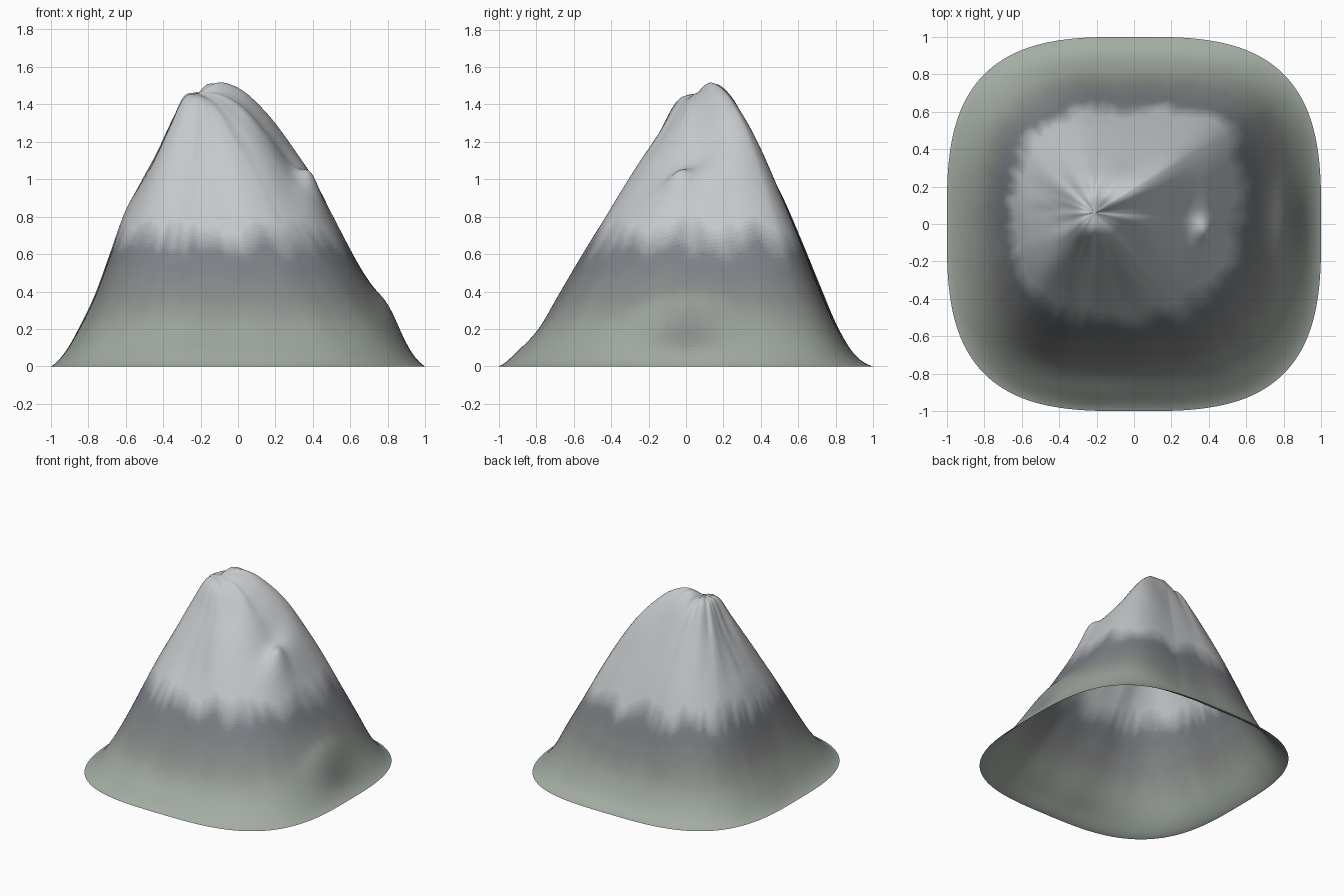
import bpy, bmesh, math
from mathutils import Vector, noise

if "Cube" in bpy.data.objects:
    bpy.data.objects.remove(bpy.data.objects["Cube"])

PX, PY, PZ = -0.21, 0.06, 1.46      # pole where the gullies meet
SEG, RINGS = 320, 110

# Slope profiles from pole to foot (11 equal steps), keyed by compass angle
SLOPES = [
    (-45, [1.46, 1.40, 1.25, 1.10, .93, .74, .55, .37, .20, .08, 0]),
    (-4,  [1.46, 1.45, 1.38, 1.25, 1.09, .99, .76, .54, .35, .13, 0]),
    (32,  [1.46, 1.52, 1.49, 1.39, 1.25, 1.06, .85, .61, .37, .13, 0]),
    (60,  [1.46, 1.50, 1.41, 1.25, 1.07, .87, .65, .42, .21, .06, 0]),
    (90,  [1.46, 1.46, 1.40, 1.25, 1.07, .88, .66, .43, .21, .06, 0]),
    (135, [1.46, 1.44, 1.31, 1.15, .98, .80, .60, .38, .20, .07, 0]),
    (180, [1.46, 1.44, 1.27, 1.11, .97, .83, .61, .39, .22, .08, 0]),
    (225, [1.46, 1.43, 1.27, 1.10, .93, .75, .56, .37, .20, .07, 0]),
    (270, [1.46, 1.42, 1.23, 1.05, .88, .73, .56, .38, .20, .09, 0]),
]


def spline(v, t):
    f = t * (len(v) - 1)
    i = min(int(f), len(v) - 2)
    u = f - i
    b, c = v[i], v[i + 1]
    a = v[i - 1] if i else 2 * b - c
    d = v[i + 2] if i + 2 < len(v) else c
    return b + .5 * u * (c - a + u * (2*a - 5*b + 4*c - d + u * (3*(b - c) + d - a)))


def slope(deg, t):
    deg = (deg + 45) % 360 - 45
    n = len(SLOPES)
    for i in range(n):
        a0, p0 = SLOPES[i]
        a1, p1 = SLOPES[(i + 1) % n]
        if i == n - 1:
            a1 += 360
        if a0 <= deg <= a1:
            u = (deg - a0) / (a1 - a0)
            u = .4 * u + .6 * u * u * (3 - 2 * u)
            return spline(p0, t) * (1 - u) + spline(p1, t) * u


def foot(ca, sa):
    # Distance from the pole to the rounded-square outline
    lo, hi = 0, 2
    for _ in range(30):
        m = (lo + hi) / 2
        if abs(PX + ca * m) ** 3.1 + abs(PY + sa * m) ** 3.1 < 1:
            lo = m
        else:
            hi = m
    return lo


def bump(x, y, cx, cy, rx, ry):
    return math.exp(-((x - cx) / rx) ** 2 - ((y - cy) / ry) ** 2)


# Colour bands, meadow to snow
STOPS = [(0, (.37, .42, .37)), (.17, (.34, .38, .34)), (.36, (.25, .26, .25)),
         (.54, (.20, .212, .235)), (.60, (.215, .226, .25)), (.76, (.56, .58, .595)), (2, (.58, .59, .61))]


def tint(z):
    for (z0, c0), (z1, c1) in zip(STOPS, STOPS[1:]):
        if z <= z1:
            return Vector(c0).lerp(Vector(c1), max(0, (z - z0) / (z1 - z0)))


BANDS, TOP = 60, .78
mesh = bpy.data.meshes.new("mountain")
for k in range(BANDS):
    mat = bpy.data.materials.new(f"slope_band_{k}")
    mat.diffuse_color = (*tint((k + .5) / BANDS * TOP), 1)
    mat.use_nodes = True
    mat.node_tree.nodes["Principled BSDF"].inputs["Base Color"].default_value = mat.diffuse_color
    mesh.materials.append(mat)

# Mountain shell: rings around the pole, open underneath
bm = bmesh.new()
pole = bm.verts.new((PX, PY, PZ))
rings = [[] for _ in range(RINGS)]
for s in range(SEG):
    a = 2 * math.pi * s / SEG
    ca, sa = math.cos(a), math.sin(a)
    reach = foot(ca, sa)
    for r in range(RINGS):
        t = (r + 1) / RINGS
        x, y = PX + ca * reach * t, PY + sa * reach * t
        z = slope(math.degrees(a), t)
        fade = t * (1 - t) * 4
        # Gullies, knob on the east ridge, bench above its steep foot
        z += .015 * fade * noise.noise((ca * 3.5, sa * 3.5, t * 3))
        z += .025 * math.exp(-((t - .2) / .1) ** 2) * noise.noise((ca * 3, sa * 3, 7))
        z += .055 * bump(x, y, .39, -.04, .06, .07)
        z += .06 * bump(x, y, .82, 0, .08, .25)
        rings[r].append(bm.verts.new((x, y, max(0, z) if t < 1 else 0)))


def paint(f):
    c = f.calc_center_median()
    a = math.atan2(c.y - PY, c.x - PX)
    ca, sa = math.cos(a), math.sin(a)
    n = .8 * noise.noise((ca * 4, sa * 4, c.z * 3))
    n += .7 * noise.noise((ca * 10, sa * 10, c.z * 3))
    z = c.z + .09 * n * min(1, c.z * 1.6)
    # Bare rock at the steep foot, grass on the bench above
    z += .2 * bump(c.x, c.y, .89, 0, .05, .2) - .12 * bump(c.x, c.y, .77, 0, .05, .3)
    f.material_index = max(0, min(BANDS - 1, int(z / TOP * BANDS)))
    f.smooth = True


for s in range(SEG):
    e = (s + 1) % SEG
    paint(bm.faces.new((pole, rings[0][s], rings[0][e])))
    for r in range(RINGS - 1):
        p, q = rings[r], rings[r + 1]
        paint(bm.faces.new((p[s], q[s], q[e], p[e])))
bm.to_mesh(mesh)
bm.free()
bpy.context.collection.objects.link(bpy.data.objects.new("mountain", mesh))
